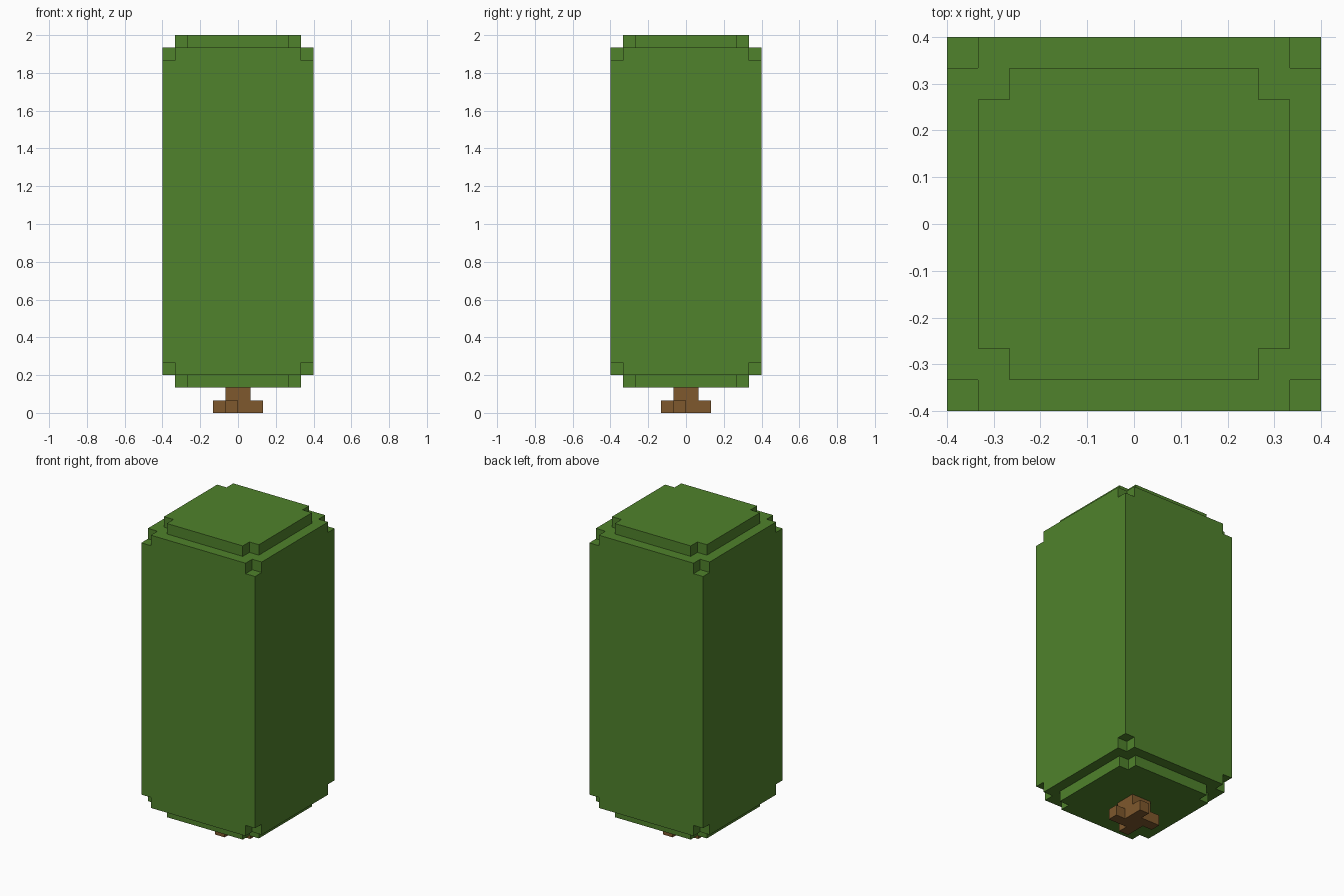
import bpy
import bmesh
from mathutils import Vector

U = 2 / 30  # one block unit

cube = bpy.data.objects.get("Cube")
if cube:
    bpy.data.objects.remove(cube, do_unlink=True)


def material(name, rgb):
    mat = bpy.data.materials.new(name)
    mat.use_nodes = True
    mat.diffuse_color = (*rgb, 1)
    bsdf = next(n for n in mat.node_tree.nodes if n.type == 'BSDF_PRINCIPLED')
    bsdf.inputs["Base Color"].default_value = (*rgb, 1)
    return mat


def block_shell(name, side, heights, filled, mat):
    """Outer skin of a block shape: filled(i, j, k) says which grid cells are solid."""
    lines = (side, side, heights)
    counts = [len(line) - 1 for line in lines]

    def solid(cell):
        return all(0 <= c < n for c, n in zip(cell, counts)) and filled(*cell)

    bm = bmesh.new()
    for i in range(counts[0]):
        for j in range(counts[1]):
            for k in range(counts[2]):
                cell = (i, j, k)
                if not solid(cell):
                    continue
                for axis in range(3):
                    for step in (0, 1):
                        near = list(cell)
                        near[axis] += 2 * step - 1
                        if solid(near):
                            continue
                        u, v = (axis + 1) % 3, (axis + 2) % 3
                        corners = []
                        for du, dv in ((0, 0), (1, 0), (1, 1), (0, 1)):
                            p = Vector()
                            p[axis] = lines[axis][cell[axis] + step]
                            p[u] = lines[u][cell[u] + du]
                            p[v] = lines[v][cell[v] + dv]
                            corners.append(bm.verts.new(p * U))
                        bm.faces.new(corners if step else corners[::-1])
    bmesh.ops.remove_doubles(bm, verts=bm.verts, dist=U / 100)
    bmesh.ops.dissolve_limit(bm, angle_limit=0.01, verts=bm.verts, edges=bm.edges)
    mesh = bpy.data.meshes.new(name)
    bm.to_mesh(mesh)
    bm.free()
    mesh.materials.append(mat)
    obj = bpy.data.objects.new(name, mesh)
    bpy.context.collection.objects.link(obj)
    return obj


# Canopy: a tall block whose ends step in, with notched corners
def canopy_cell(i, j, k):
    a, b, c = (min(n, 4 - n) for n in (i, j, k))  # steps in from the outside
    if c == 0:
        return a > 0 and b > 0 and a + b > 2
    return c == 2 or a + b > 0


# Trunk: a square post with four roots in a pinwheel
def trunk_cell(i, j, k):
    post = i in (1, 2) and j in (1, 2)
    roots = {(1, 0), (3, 1), (2, 3), (0, 2)}
    return post or (k == 0 and (i, j) in roots)


leaf_green = material("leaf green", (0.080, 0.223, 0.025))
bark_brown = material("bark brown", (0.209, 0.098, 0.026))

block_shell("canopy", (-6, -5, -4, 4, 5, 6), (2, 3, 4, 28, 29, 30), canopy_cell, leaf_green)
block_shell("trunk", (-2, -1, 0, 1, 2), (0, 1, 2), trunk_cell, bark_brown)
